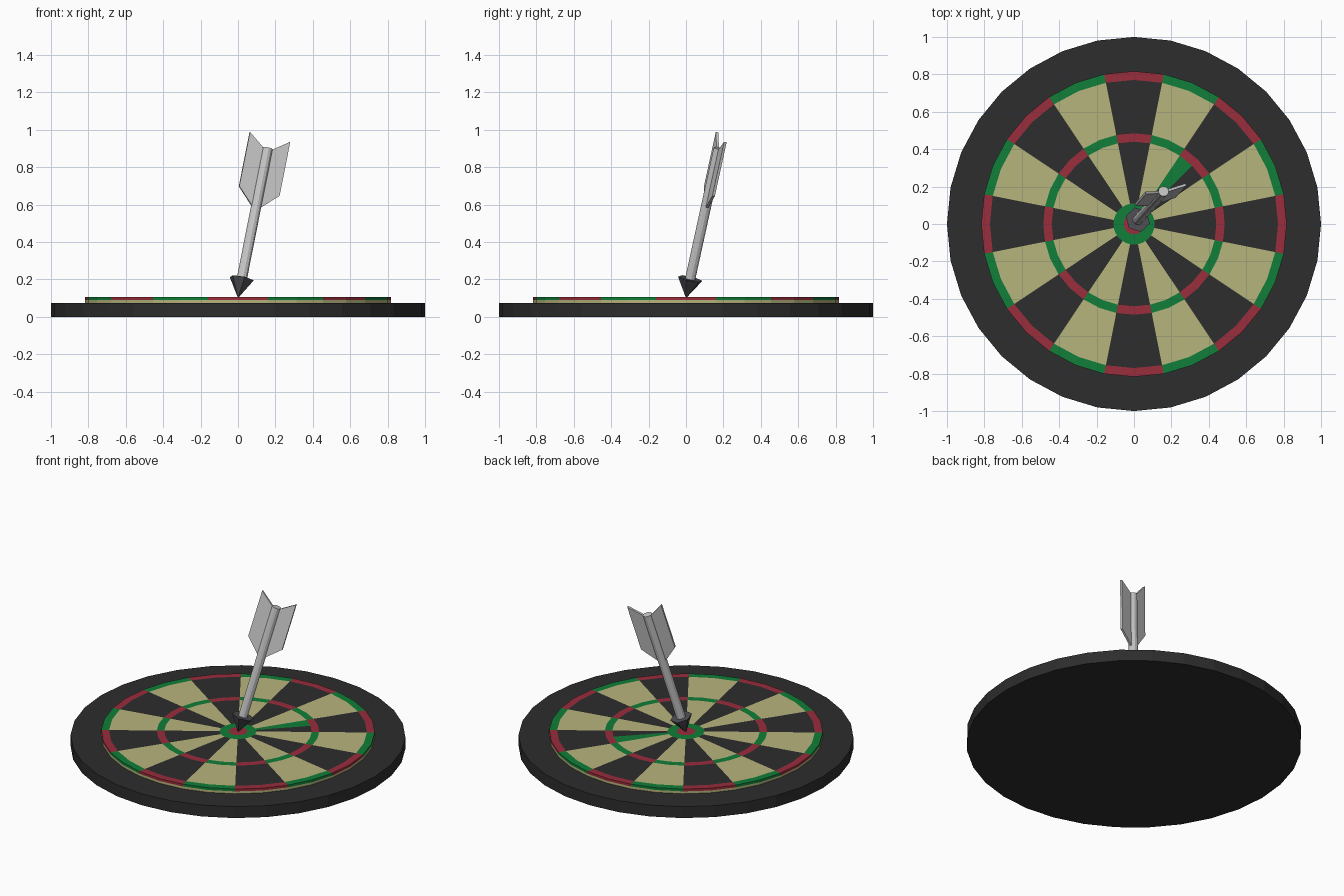
import bpy, bmesh, math
from mathutils import Matrix, Vector

cube = bpy.data.objects.get("Cube")
if cube:
    bpy.data.objects.remove(cube)


def material(name, r, g, b):
    m = bpy.data.materials.new(name)
    m.use_nodes = True
    m.diffuse_color = (r, g, b, 1)
    m.node_tree.nodes["Principled BSDF"].inputs["Base Color"].default_value = (r, g, b, 1)
    return m


black = material("black", 0.026, 0.026, 0.026)
cream = material("cream", 0.47, 0.46, 0.2)
green = material("green", 0.005, 0.21, 0.04)
red = material("red", 0.32, 0.026, 0.045)
silver = material("silver", 0.58, 0.58, 0.58)
steel = material("dark steel", 0.075, 0.075, 0.085)


def add_object(name, bm, mats):
    bmesh.ops.recalc_face_normals(bm, faces=bm.faces)
    mesh = bpy.data.meshes.new(name)
    bm.to_mesh(mesh)
    bm.free()
    for m in mats:
        mesh.materials.append(m)
    obj = bpy.data.objects.new(name, mesh)
    bpy.context.collection.objects.link(obj)
    return obj


def cone(name, sides, r1, r2, z1, z2, mat, matrix=Matrix()):
    bm = bmesh.new()
    bmesh.ops.create_cone(bm, cap_ends=True, segments=sides, radius1=r1, radius2=r2,
                          depth=z2 - z1,
                          matrix=matrix @ Matrix.Translation((0, 0, (z1 + z2) / 2)))
    return add_object(name, bm, [mat])


SEGMENTS = 32
BASE, TOP = 0.075, 0.106

# Backing board
cone("backing_board", SEGMENTS, 1, 1, 0, BASE, black)

# Scoring face: concentric rings of facets, coloured by ring and sector
BULL, OUTER_BULL, TREBLE_IN, TREBLE, DOUBLE_IN, RIM = 0.055, 0.11, 0.44, 0.485, 0.77, 0.817
profile = [(r, TOP) for r in (BULL, OUTER_BULL, TREBLE_IN, TREBLE, DOUBLE_IN, RIM)]
profile += [(RIM, (BASE + TOP) / 2), (RIM, BASE)]
BLACK, CREAM, GREEN, RED = range(4)


def face_colour(band, seg):
    even = ((seg + 1) // 2) % 2 == 0
    if band == 0:
        return GREEN
    if band == 1 and seg == 4:          # odd green half wedge
        return GREEN
    if band in (1, 3):
        return BLACK if even else CREAM
    if band == 6:
        return CREAM
    return RED if even else GREEN


bm = bmesh.new()
rings = []
for r, z in profile:
    rings.append([bm.verts.new((r * math.cos(a), r * math.sin(a), z))
                  for a in (math.tau * i / SEGMENTS for i in range(SEGMENTS))])
bm.faces.new(rings[0]).material_index = RED
bm.faces.new(rings[-1]).material_index = BLACK
for band, (inner, outer) in enumerate(zip(rings, rings[1:])):
    for s in range(SEGMENTS):
        n = (s + 1) % SEGMENTS
        f = bm.faces.new((inner[s], outer[s], outer[n], inner[n]))
        f.material_index = face_colour(band, s)
add_object("scoring_face", bm, [black, cream, green, red])

# Leaning dart frame: local z along the shaft, local x across the fins
axis = Vector((0.19, 0.21, 0.96)).normalized()
normal = axis.cross(Vector((0.215, 0.045, -0.05))).normalized()
across = normal.cross(axis)
dart = Matrix((across, normal, axis)).transposed().to_4x4()
dart.translation = (0, 0, 0.1)

cone("dart_tip", 6, 0, 0.068, 0, 0.108, steel, dart)
cone("dart_shaft", 12, 0.028, 0.028, 0.1, 0.835, silver, dart)

# Pair of flat swept fins
THICK = 0.014
outline = [(0.015, 0.5), (0.113, 0.597), (0.113, 0.898), (0.015, 0.825)]
for name, side in (("left_fin", 1), ("right_fin", -1)):
    bm = bmesh.new()
    face = bm.faces.new([bm.verts.new((side * x, -THICK / 2, z)) for x, z in outline])
    new = bmesh.ops.extrude_face_region(bm, geom=[face])["geom"]
    bmesh.ops.translate(bm, vec=(0, THICK, 0),
                        verts=[v for v in new if isinstance(v, bmesh.types.BMVert)])
    bmesh.ops.transform(bm, matrix=dart, verts=bm.verts)
    add_object(name, bm, [silver])
